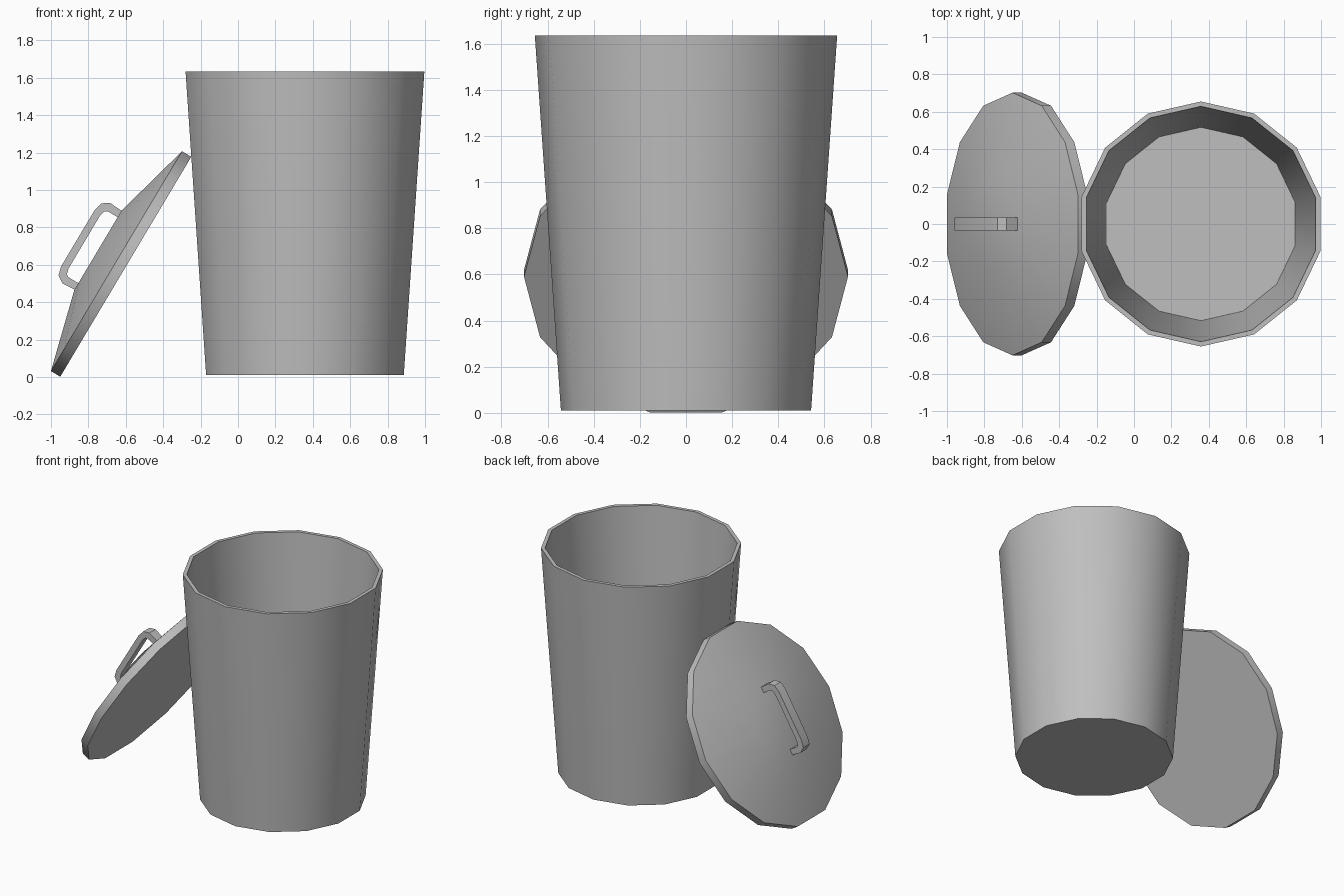
import bpy
import bmesh
import math
from mathutils import Matrix, Vector

SIDES = 14

if "Cube" in bpy.data.objects:
    bpy.data.objects.remove(bpy.data.objects["Cube"], do_unlink=True)

# Single grey metal material
metal = bpy.data.materials.new("grey_metal")
metal.use_nodes = True
metal.diffuse_color = (0.52, 0.52, 0.52, 1)
metal.node_tree.nodes["Principled BSDF"].inputs["Base Color"].default_value = metal.diffuse_color


def finish(name, bm, matrix):
    bmesh.ops.recalc_face_normals(bm, faces=bm.faces)
    mesh = bpy.data.meshes.new(name)
    bm.to_mesh(mesh)
    bm.free()
    mesh.materials.append(metal)
    obj = bpy.data.objects.new(name, mesh)
    obj.matrix_world = matrix
    bpy.context.collection.objects.link(obj)
    bpy.ops.object.select_all(action="DESELECT")
    obj.select_set(True)
    bpy.context.view_layer.objects.active = obj
    bpy.ops.object.shade_smooth_by_angle(angle=math.radians(30))
    return obj


def turned(name, profile, matrix):
    """Closed turned solid from (radius, height) rings, with capped ends."""
    bm = bmesh.new()
    rings = []
    for radius, height in profile:
        angles = [2 * math.pi * (i + 0.5) / SIDES for i in range(SIDES)]
        rings.append([bm.verts.new((radius * math.cos(a), radius * math.sin(a), height))
                      for a in angles])
    for low, high in zip(rings, rings[1:]):
        for i in range(SIDES):
            j = (i + 1) % SIDES
            bm.faces.new((low[i], low[j], high[j], high[i]))
    bm.faces.new(rings[0])
    bm.faces.new(rings[-1])
    return finish(name, bm, matrix)


# Tapered bin with a thin wall and an inner floor
turned("bin_body",
       [(0.542, 0.01), (0.655, 1.635), (0.629, 1.635), (0.517, 0.035)],
       Matrix.Translation((0.358, 0, 0)))

# Lid leaning on the bin: local x runs up the slope, local z points outward
slope = Vector((0.512, 0, 0.859)).normalized()
side = Vector((0, 1, 0))
outward = slope.cross(side)
lean = Matrix((slope, side, outward)).transposed().to_4x4()
lean.translation = (-0.60, 0, 0.59)
turned("lid", [(0.702, 0), (0.702, 0.058), (0.253, 0.173)], lean)

# Bracket handle: half profile mirrored, then given width
outer = [(0.245, 0.165), (0.25, 0.245), (0.225, 0.285), (0.175, 0.298)]
inner = [(0.205, 0.165), (0.205, 0.235), (0.195, 0.25), (0.165, 0.258)]
path = [list(zip(outer, inner))]
pairs = path[0] + [((-o[0], o[1]), (-i[0], i[1])) for o, i in reversed(path[0])]
bm = bmesh.new()
sections = []
for o, i in pairs:
    sections.append([bm.verts.new((p[0], y, p[1]))
                     for p, y in ((o, -0.035), (o, 0.035), (i, 0.035), (i, -0.035))])
for a, b in zip(sections, sections[1:]):
    for k in range(4):
        m = (k + 1) % 4
        bm.faces.new((a[k], a[m], b[m], b[k]))
bm.faces.new(sections[0])
bm.faces.new(sections[-1])
finish("lid_handle", bm, lean)
